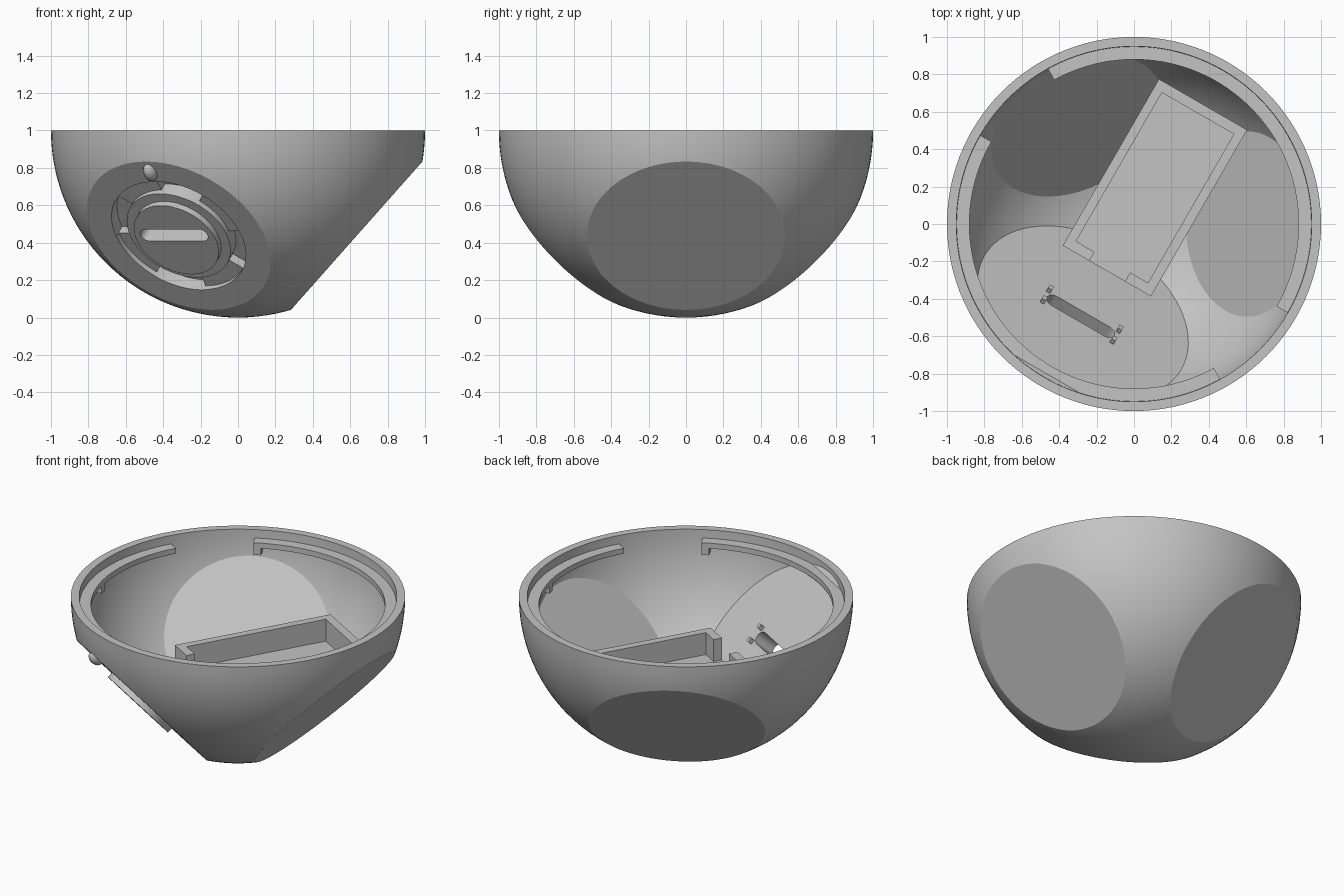
import bpy, bmesh
from math import radians, cos, sin, pi
from mathutils import Matrix, Vector

if "Cube" in bpy.data.objects:
    bpy.data.objects.remove(bpy.data.objects["Cube"])

grey = bpy.data.materials.new("plain grey")
grey.use_nodes = True
grey.diffuse_color = (0.55, 0.55, 0.55, 1)
grey.node_tree.nodes["Principled BSDF"].inputs["Base Color"].default_value = grey.diffuse_color

CENTRE = Vector((0, 0, 1))
AZIMUTHS = [radians(a) for a in (0, 120, 240)]
FLAT_OUT, FLAT_IN, DIAL_IN = 0.848, 0.81, 0.73
TILT_R, TILT_Z = 0.749, 0.664


def flat_normal(az):
    return Vector((TILT_R * cos(az), TILT_R * sin(az), -TILT_Z)).normalized()


def make(name, bm, matrix=Matrix()):
    bmesh.ops.recalc_face_normals(bm, faces=bm.faces)
    bm.transform(matrix)
    mesh = bpy.data.meshes.new(name)
    bm.to_mesh(mesh)
    bm.free()
    mesh.materials.append(grey)
    obj = bpy.data.objects.new(name, mesh)
    bpy.context.collection.objects.link(obj)
    return obj


def clipped_ball(name, radius, distances, top):
    """Ball sliced by the three slanted planes and a level top."""
    bm = bmesh.new()
    bmesh.ops.create_uvsphere(bm, u_segments=120, v_segments=60, radius=radius)
    planes = [(flat_normal(a), d) for a, d in zip(AZIMUTHS, distances)]
    planes.append((Vector((0, 0, 1)), top))
    for n, d in planes:
        cut = bmesh.ops.bisect_plane(bm, geom=bm.verts[:] + bm.edges[:] + bm.faces[:],
                                     plane_co=n * d, plane_no=n, clear_outer=True)
        rim = [e for e in cut["geom_cut"] if isinstance(e, bmesh.types.BMEdge)]
        bmesh.ops.contextual_create(bm, geom=rim)
    return make(name, bm, Matrix.Translation(CENTRE))


def prism(name, points, low, high, matrix=Matrix()):
    bm = bmesh.new()
    face = bm.faces.new([bm.verts.new((x, y, low)) for x, y in points])
    top = bmesh.ops.extrude_face_region(bm, geom=[face])["geom"]
    bmesh.ops.translate(bm, vec=(0, 0, high - low),
                        verts=[v for v in top if isinstance(v, bmesh.types.BMVert)])
    return make(name, bm, matrix)


def box(name, x0, x1, y0, y1, low, high, matrix=Matrix()):
    return prism(name, [(x0, y0), (x1, y0), (x1, y1), (x0, y1)], low, high, matrix)


def sector(name, r0, r1, a0, a1, low, high, matrix=Matrix()):
    steps = max(2, int((a1 - a0) / 3))
    angles = [radians(a0 + (a1 - a0) * i / steps) for i in range(steps + 1)]
    points = [(r1 * cos(a), r1 * sin(a)) for a in angles]
    points += [(r0 * cos(a), r0 * sin(a)) for a in reversed(angles)]
    return prism(name, points, low, high, matrix)


def disc(name, radius, low, high, matrix):
    points = [(radius * cos(i * pi / 36), radius * sin(i * pi / 36)) for i in range(72)]
    return prism(name, points, low, high, matrix)


def boolean(target, tool, operation):
    mod = target.modifiers.new("cut", "BOOLEAN")
    mod.object, mod.operation, mod.solver = tool, operation, "EXACT"
    bpy.context.view_layer.objects.active = target
    bpy.ops.object.modifier_apply(modifier=mod.name)
    bpy.data.objects.remove(tool)


# Bowl shell with three flats, the dial flat being thicker
bowl = clipped_ball("bowl", 1.0, [FLAT_OUT] * 3, 0)
inner = [FLAT_IN, FLAT_IN, DIAL_IN]
boolean(bowl, clipped_ball("hollow", 0.95, inner, 0.3), "DIFFERENCE")

# Dial frame: x along the flat, y up the slope, z outward
n = flat_normal(AZIMUTHS[2])
e1 = Vector((-sin(AZIMUTHS[2]), cos(AZIMUTHS[2]), 0))
e2 = n.cross(e1)
dial = Matrix((e1, e2, n)).transposed().to_4x4()
dial.translation = CENTRE + n * FLAT_OUT

# Ring groove, with four deeper pockets
groove = disc("groove", 0.385, -0.03, 0.1, dial)
boolean(groove, disc("groove_core", 0.30, -0.2, 0.2, dial), "DIFFERENCE")
boolean(bowl, groove, "DIFFERENCE")
for k in range(4):
    start = 48 + 90 * k
    boolean(bowl, sector("pocket", 0.299, 0.387, start, start + 43, -0.08, 0.1, dial), "DIFFERENCE")

# Raised coin with a through slot
boolean(bowl, disc("coin", 0.245, -0.05, 0.035, dial), "UNION")
half, mid, r = 0.165, 0.035, 0.042
ends = [(side * half + r * cos(a), mid + r * sin(a))
        for side, first in ((1, -pi / 2), (-1, pi / 2))
        for a in [first + pi * i / 12 for i in range(13)]]
boolean(bowl, prism("slot", ends, -0.3, 0.2, dial), "DIFFERENCE")

# Pointer bump above the ring
bm = bmesh.new()
bmesh.ops.create_uvsphere(bm, u_segments=24, v_segments=12, radius=1)
bump = make("pointer_bump", bm, dial @ Matrix.Translation((0, 0.455, 0)) @ Matrix.Diagonal((0.036, 0.055, 0.04, 1)))

# Small pegs round the inside of the slot
depth = DIAL_IN - FLAT_OUT
parts = [bowl, bump]
for sx in (-1, 1):
    for sy in (-1, 1):
        x, y = sx * 0.215, mid + sy * 0.05
        parts.append(box("slot_peg", x - 0.012, x + 0.012, y - 0.015, y + 0.015,
                         depth - 0.03, depth + 0.01, dial))

# Two locking ledges under the rim, each with end and middle stops
for turn in (0, 180):
    parts.append(sector("locking_ledge", 0.88, 0.955, turn - 30, turn + 119, 0.91, 0.945))
    for a in (10, 116):
        parts.append(sector("ledge_stop", 0.88, 0.955, turn + a, turn + a + 3, 0.865, 0.912))

# Tray on the bowl floor, open-topped and notched toward the dial
turn = Matrix.Rotation(radians(60), 4, "Z")
tray = box("tray", -0.29, 0.738, -0.272, 0.272, 0, 0.62, turn)
boolean(tray, box("tray_hollow", -0.235, 0.683, -0.222, 0.222, 0.475, 0.9, turn), "DIFFERENCE")
boolean(tray, box("tray_notch", -0.4, -0.2, -0.112, 0.108, 0.475, 0.9, turn), "DIFFERENCE")
boolean(tray, clipped_ball("tray_limit", 0.96, [d + 0.01 for d in inner], 0.3), "INTERSECT")
parts.append(tray)

# Smooth curved faces, keep edges crisp
bpy.ops.object.select_all(action="DESELECT")
for obj in parts:
    obj.select_set(True)
bpy.context.view_layer.objects.active = bowl
bpy.ops.object.shade_smooth_by_angle(angle=radians(20))
